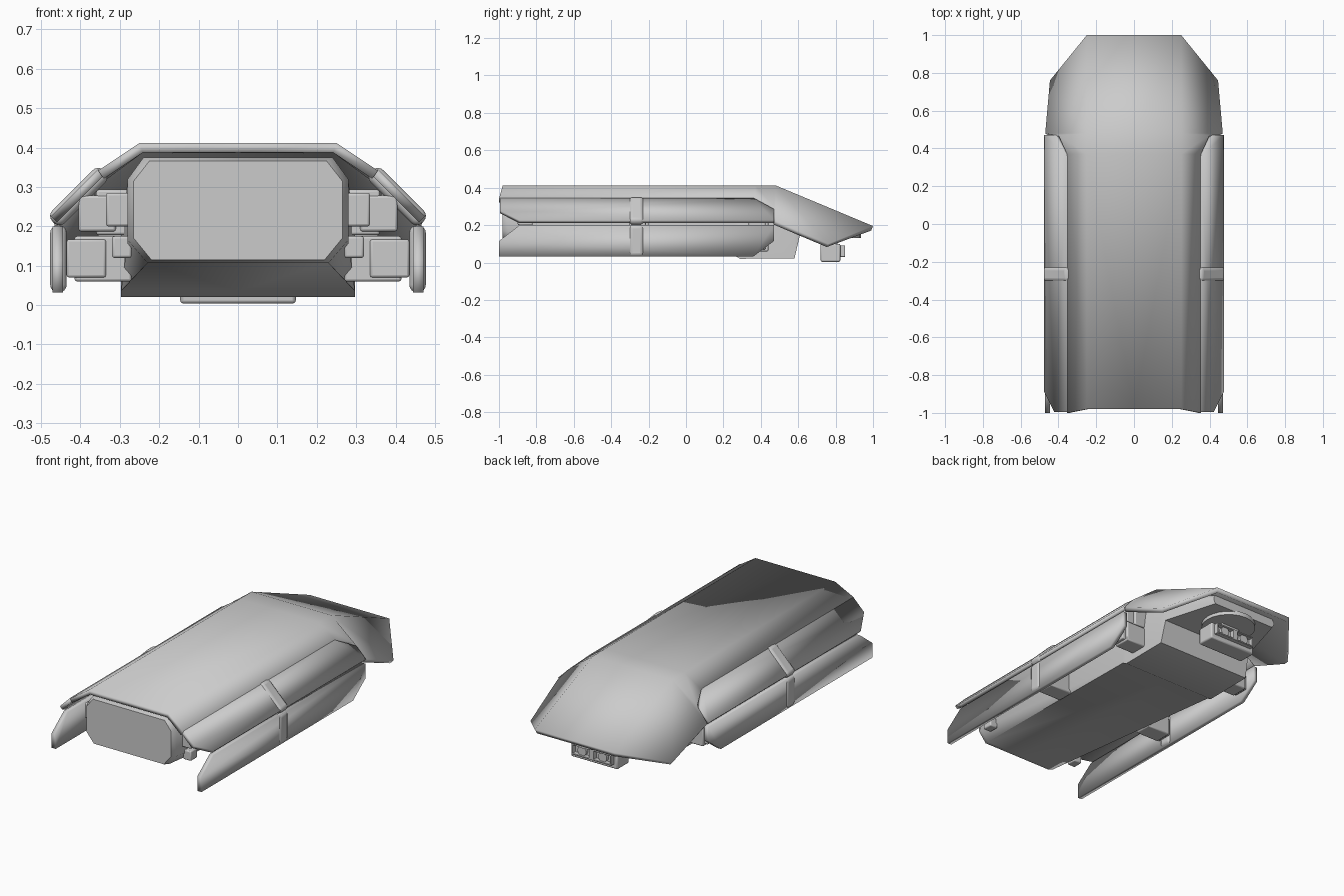
import bpy, bmesh, math
from mathutils import Vector

if "Cube" in bpy.data.objects:
    bpy.data.objects.remove(bpy.data.objects["Cube"])

grey = bpy.data.materials.new("light_grey")
grey.diffuse_color = (0.6, 0.6, 0.6, 1)
grey.use_nodes = True
grey.node_tree.nodes["Principled BSDF"].inputs["Base Color"].default_value = grey.diffuse_color


def finish(name, bm, mirror=True, solid=0, bevel=0, angle=40, segments=2):
    bmesh.ops.recalc_face_normals(bm, faces=bm.faces)
    me = bpy.data.meshes.new(name)
    bm.to_mesh(me)
    bm.free()
    me.materials.append(grey)
    ob = bpy.data.objects.new(name, me)
    bpy.context.collection.objects.link(ob)
    if mirror:
        m = ob.modifiers.new("mirror", 'MIRROR')
        m.use_clip = True
    if solid:
        s = ob.modifiers.new("thickness", 'SOLIDIFY')
        s.thickness, s.offset = solid, -1
        s.use_even_offset = True
    if bevel:
        b = ob.modifiers.new("bevel", 'BEVEL')
        b.width, b.segments = bevel, segments
    bpy.context.view_layer.objects.active = ob
    ob.select_set(True)
    bpy.ops.object.shade_smooth_by_angle(angle=math.radians(angle))
    ob.select_set(False)
    return ob


def mesh(verts, faces):
    bm = bmesh.new()
    vs = [bm.verts.new(v) for v in verts]
    for f in faces:
        bm.faces.new([vs[i] for i in f])
    return bm


def plate(name, outline, top, down, thick, bevel=0, angle=40):
    """Outline of (y, distance along down), extruded inward."""
    top, down = Vector(top), Vector(down).normalized()
    inward = Vector((down.z, 0, -down.x))
    a = [top + Vector((0, y, 0)) + down * d for y, d in outline]
    n = len(a)
    faces = [range(n), range(2 * n - 1, n - 1, -1)]
    faces += [(i, (i + 1) % n, n + (i + 1) % n, n + i) for i in range(n)]
    return finish(name, mesh(a + [p + inward * thick for p in a], faces),
                  bevel=bevel, angle=angle, segments=4)


def box(name, x, y, z, mirror=True, bevel=0.006):
    vs = [(a, b, c) for a in x for b in y for c in z]
    fs = [(0, 1, 3, 2), (4, 6, 7, 5), (0, 4, 5, 1), (2, 3, 7, 6), (0, 2, 6, 4), (1, 5, 7, 3)]
    return finish(name, mesh(vs, fs), mirror, bevel=bevel)


def cylinder(name, centre, axis, r, depth, mirror=True):
    bm = bmesh.new()
    bmesh.ops.create_cone(bm, cap_ends=True, segments=24, radius1=r, radius2=r, depth=depth)
    q = Vector(axis).to_track_quat('Z', 'Y')
    for v in bm.verts:
        v.co = q @ v.co + Vector(centre)
    return finish(name, bm, mirror)


# Roof shell: flat top, angled shoulders and a sloping hooded tail
shell = [(0, -.98, .412), (.25, -.98, .412), (.355, -1, .342),
         (0, .37, .412), (.25, .37, .412), (.355, .37, .342),
         (0, .48, .412), (.25, .48, .412), (.40, .47, .30), (.47, .48, .222),
         (.445, .76, .10), (.25, 1, .195), (0, 1, .195)]
bm = mesh(shell, [(0, 1, 4, 3), (1, 2, 5, 4), (3, 4, 7, 6), (4, 5, 8, 7), (7, 8, 9),
                  (7, 9, 10), (7, 10, 11), (6, 7, 11, 12)])
finish("roof_shell", bm, solid=0.025, angle=60)

# Hull: lofted half sections (y, four corners of the right side)
sections = [(-.98, [(.225, .366), (.265, .315), (.265, .17), (.22, .115)]),
            (-.95, [(.24, .375), (.28, .32), (.28, .165), (.23, .107)]),
            (.26, [(.24, .375), (.28, .32), (.297, .175), (.297, .036)]),
            (.29, [(.24, .375), (.28, .32), (.297, .175), (.297, .02)]),
            (.58, [(.24, .34), (.28, .29), (.297, .175), (.297, .022)]),
            (.61, [(.24, .32), (.28, .28), (.297, .22), (.29, .15)]),
            (.92, [(.20, .20), (.21, .185), (.21, .17), (.20, .15)])]
verts, faces = [], []
for y, pts in sections:
    verts += [(0, y, pts[0][1])] + [(x, y, z) for x, z in pts] + [(0, y, pts[-1][1])]
for s in range(len(sections) - 1):
    faces += [(s * 6 + i, s * 6 + i + 1, s * 6 + i + 7, s * 6 + i + 6) for i in range(5)]
faces += [range(6), range(len(verts) - 6, len(verts))]
finish("hull", mesh(verts, faces), angle=55)

# Tilted upper and upright lower side panels
plate("upper_panel", [(-.995, 0), (-.995, .095), (-.89, .17), (.47, .17), (.47, .085), (.36, 0)],
      (.355, 0, .346), (1, 0, -1), .022, angle=100)
plate("lower_panel", [(-1, .168), (-1, .085), (-.89, 0), (.47, 0), (.47, .085), (.36, .168)],
      (.471, 0, .20), (0, 0, -1), .026, angle=100)

# Rounded clips gripping the panels
plate("upper_clip", [(-.305, -.008), (-.305, .176), (-.225, .176), (-.225, -.008)],
      (.361, 0, .351), (1, 0, -1), .045, .02)
plate("lower_clip", [(-.305, -.003), (-.305, .168), (-.225, .168), (-.225, -.003)],
      (.477, 0, .20), (0, 0, -1), .042, .02)

# Panel actuators with brackets and pivots
for y in (-.26, .38):
    box("upper_actuator", (.31, .405), (y - .045, y + .045), (.187, .278))
    box("lower_actuator", (.335, .435), (y - .045, y + .045), (.07, .167))
    box("upper_bracket", (.27, .36), (y - .04, y + .06), (.178, .293))
    box("lower_bracket", (.27, .415), (y - .04, y + .06), (.060, .175))
    cylinder("upper_pivot", (.372, y, .262), (1, 0, 1), .018, .05)
    cylinder("lower_pivot", (.44, y, .118), (1, 0, 0), .02, .03)

# Short front guides beside the nose
box("upper_guide", (.27, .335), (-.90, -.82), (.20, .285))
box("lower_guide", (.27, .32), (-.88, -.82), (.12, .175))

# Tail lamp unit hanging under the hull
cylinder("lamp_mount", (0, .79, .143), (0, 0, 1), .145, .025, False)
box("lamp_neck", (-.06, .06), (.73, .81), (.09, .14), False)
box("lamp_housing", (-.147, .147), (.72, .825), (.004, .10), False, .008)
for z, name in ((.030, "lower_bezel"), (.084, "upper_bezel")):
    box(name, (-.125, .125), (.815, .85), (z, z + .008), False, .002)
box("bezel_side", (.117, .125), (.815, .85), (.030, .092), True, .002)
box("lamp_divider", (-.015, .015), (.815, .85), (.030, .092), False, .002)
cylinder("lamp_lens", (.065, .83, .061), (0, 1, 0), .027, .025)
